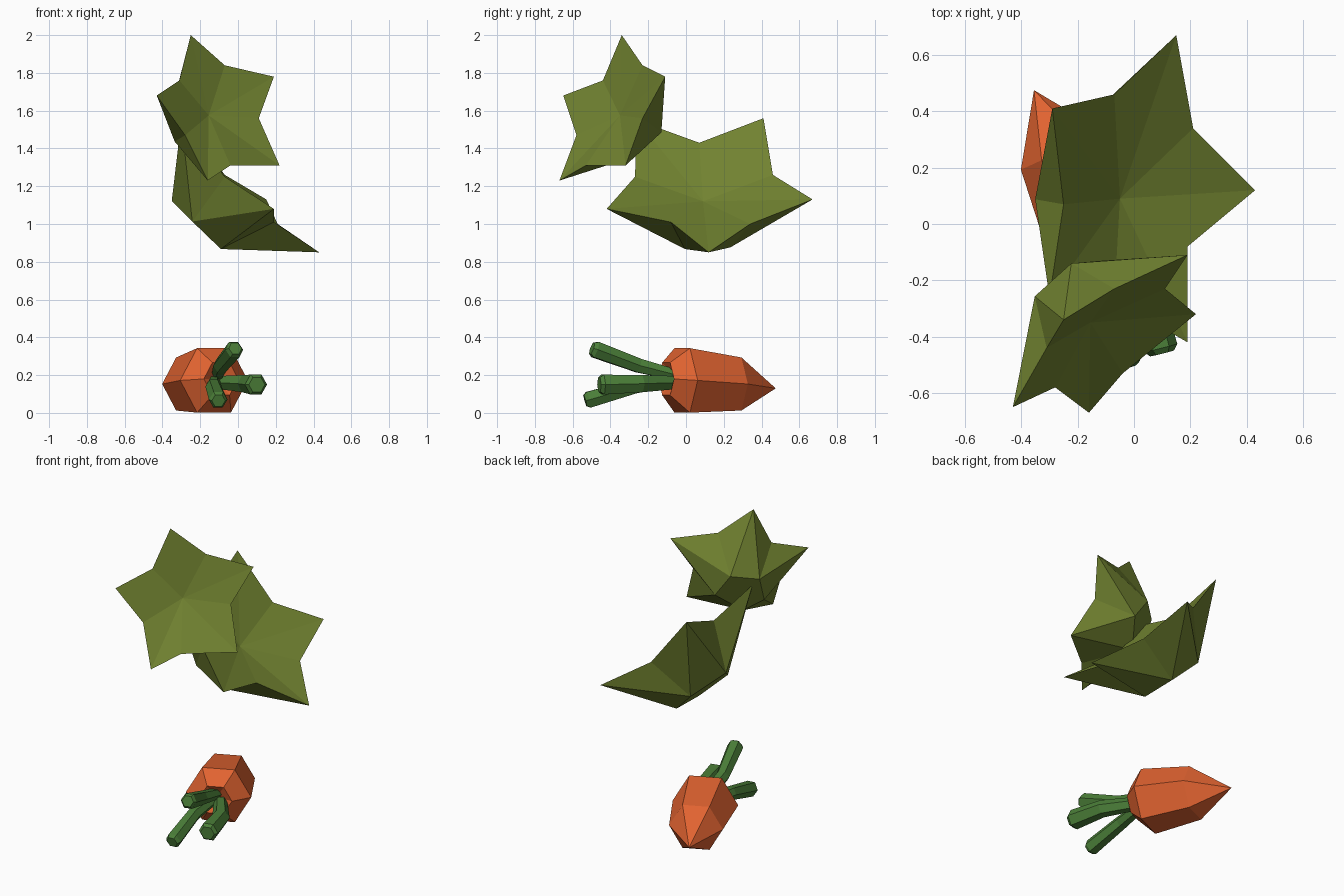
import bpy, bmesh, math
from mathutils import Vector

if "Cube" in bpy.data.objects:
    bpy.data.objects.remove(bpy.data.objects["Cube"])


def material(name, rgb):
    m = bpy.data.materials.new(name)
    m.diffuse_color = (*rgb, 1)
    m.use_nodes = True
    m.node_tree.nodes["Principled BSDF"].inputs["Base Color"].default_value = m.diffuse_color
    return m


LEAF = material("olive leaf", (0.165, 0.225, 0.03))
STEM = material("stem green", (0.07, 0.21, 0.04))
ROOT = material("carrot orange", (0.75, 0.125, 0.03))


def finish(bm, name, mat):
    bmesh.ops.recalc_face_normals(bm, faces=bm.faces)
    me = bpy.data.meshes.new(name)
    bm.to_mesh(me)
    bm.free()
    me.materials.append(mat)
    ob = bpy.data.objects.new(name, me)
    bpy.context.collection.objects.link(ob)
    return ob


def loft(name, rings, mat, start=None, tip=None, axis=None, sides=6):
    """Hexagonal tube through (centre, radius) rings, with optional end points."""
    bm = bmesh.new()
    cs = [Vector(c) for c, r in rings]
    loops = []
    for i, (c, r) in enumerate(rings):
        t = Vector(axis) if axis else cs[min(i + 1, len(cs) - 1)] - cs[max(i - 1, 0)]
        t.normalize()
        u = t.cross(Vector((0, 0, 1))).normalized()
        v = u.cross(t)
        loops.append([bm.verts.new(cs[i] + r * (u * math.cos(a) + v * math.sin(a)))
                      for a in (k * math.tau / sides for k in range(sides))])
    for a, b in zip(loops, loops[1:]):
        for k in range(sides):
            n = (k + 1) % sides
            bm.faces.new((a[k], a[n], b[n], b[k]))
    for loop, end in ((loops[0], start), (loops[-1], tip)):
        if end is None:
            bm.faces.new(loop)
        else:
            p = bm.verts.new(end)
            for k in range(sides):
                bm.faces.new((loop[k], loop[(k + 1) % sides], p))
    return finish(bm, name, mat)


def leaf_crown(name, tips, valleys, heart, depth, radius):
    """Five-pointed dished star over a flat pentagon base; valley i precedes tip i."""
    bm = bmesh.new()
    T, V = [Vector(p) for p in tips], [Vector(p) for p in valleys]
    mid = sum(T, Vector()) / 5
    n = sum((T[i].cross(T[(i + 1) % 5]) for i in range(5)), Vector()).normalized()
    if n.dot(Vector(heart) - mid) > 0:
        n = -n
    base = []
    for p in V:
        d = p - mid
        d = (d - n * d.dot(n)).normalized()
        base.append(bm.verts.new(mid + d * radius - n * depth))
    tv, vv = [bm.verts.new(p) for p in T], [bm.verts.new(p) for p in V]
    h = bm.verts.new(heart)
    for i in range(5):
        j = (i + 1) % 5
        for f in ((h, vv[i], tv[i]), (h, tv[i], vv[j]), (vv[i], base[i], tv[i]),
                  (tv[i], base[i], base[j]), (tv[i], base[j], vv[j])):
            bm.faces.new(f)
    bm.faces.new(base)
    return finish(bm, name, LEAF)


# Leaf stars; the hearts are sunk, so the bases lie on the same side
leaf_crown("upper_leaf_star",
           [(-.25, -.34, 2.0), (.19, -.11, 1.78), (.22, -.32, 1.31),
            (-.16, -.67, 1.23), (-.43, -.65, 1.68)],
           [(-.31, -.44, 1.76), (-.07, -.23, 1.84), (.11, -.23, 1.56),
            (-.04, -.53, 1.31), (-.28, -.58, 1.47)],
           (-.155, -.35, 1.575), .27, .155)
leaf_crown("lower_leaf_star",
           [(.15, .67, 1.13), (.43, .12, .85), (.19, -.42, 1.08),
            (-.30, -.26, 1.55), (-.29, .41, 1.56)],
           [(-.07, .46, 1.26), (.21, .34, 1.0), (.19, -.08, 1.01),
            (-.07, -.27, 1.25), (-.25, .07, 1.43)],
           (-.05, .09, 1.12), .35, .20)

# Carrot root with a dented crown
loft("carrot_root", [((-.09, -.105, .18), .10), ((-.127, -.02, .172), .197),
                     ((-.254, .26, .153), .162)],
     ROOT, start=(-.11, -.06, .18), tip=(-.355, .475, .13), axis=(-.415, .91, 0))

# Three thickening stems
for name, path, r in (
        ("upper_stem", [(-.105, -.07, .205), (-.09, -.25, .25), (-.02, -.48, .335)], .045),
        ("right_stem", [(-.07, -.08, .16), (.045, -.24, .155), (.095, -.44, .15)], .055),
        ("lower_stem", [(-.125, -.08, .165), (-.13, -.27, .14), (-.105, -.515, .07)], .045)):
    a, b, c = (Vector(p) for p in path)
    end = c + (c - b).normalized() * .02
    loft(name, [(a, r * .75), (b, r * .95), (c, r * 1.1), (end, r * .8)], STEM)
